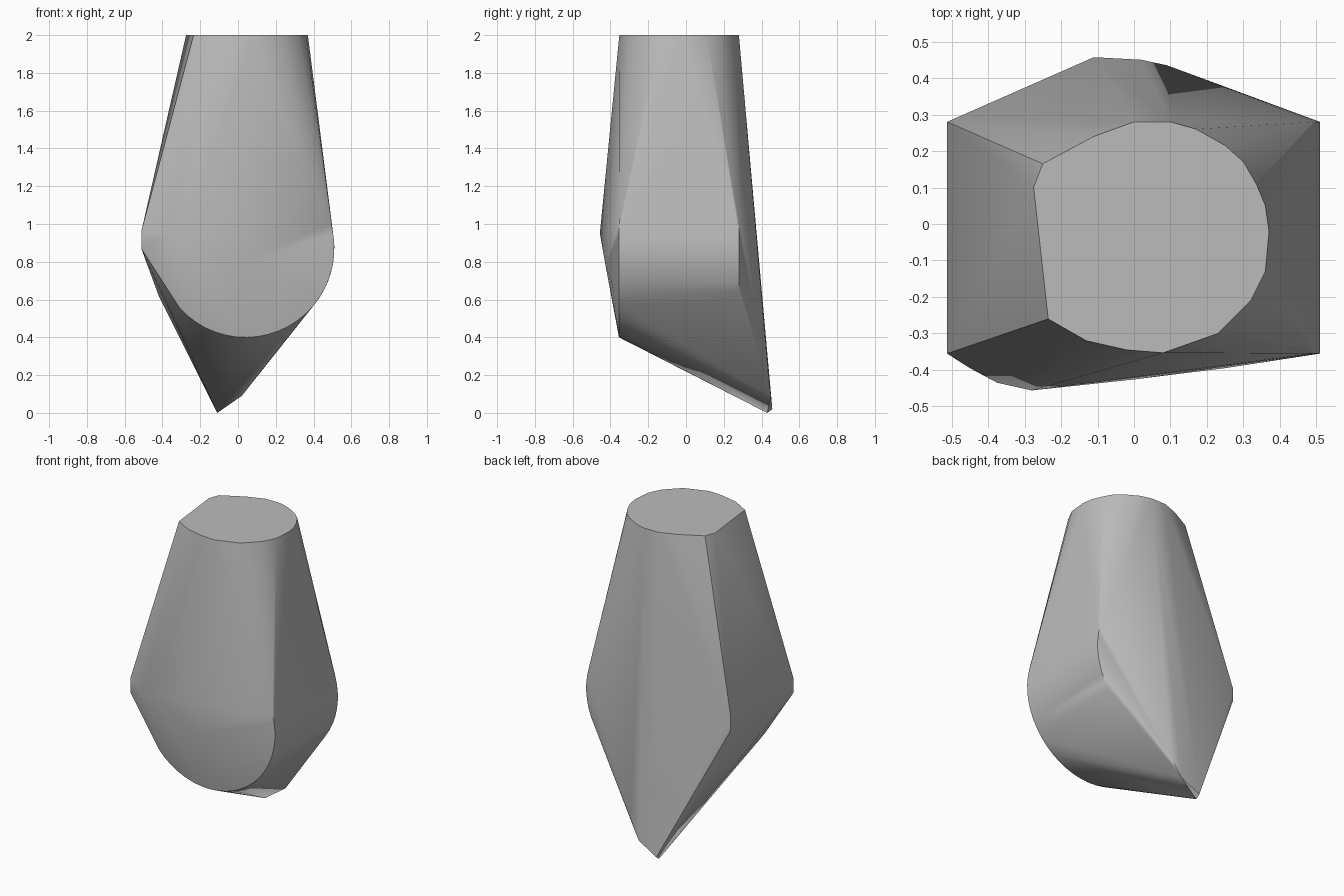
import bpy
import bmesh
from math import sin, cos, radians

# Remove the default cube only
cube = bpy.data.objects.get("Cube")
if cube:
    bpy.data.objects.remove(cube, do_unlink=True)

FRONT, BACK, TOP = -0.355, 0.28, 2.0


def round_side(y, start, end, steps):
    """Points along the rounded lower body, in a plane of constant y."""
    points = []
    for i in range(steps + 1):
        angle = radians(start + (end - start) * i / steps)
        points.append((0.04 + 0.47 * cos(angle), y, 0.87 + 0.47 * sin(angle)))
    return points


def make_material(name, value):
    material = bpy.data.materials.new(name)
    material.use_nodes = True
    color = (value, value, value, 1)
    material.diffuse_color = color
    shader = next(n for n in material.node_tree.nodes if n.type == "BSDF_PRINCIPLED")
    shader.inputs["Base Color"].default_value = color
    return material


# Flat top outline: round on one side, cut straight on the other
top_outline = [
    (-.275, .1), (-.25, .165), (-.11, .24), (0, .28), (.1, .28), (.17, .26),
    (.25, .215), (.3, .17), (.335, .11), (.36, .05), (.37, -.02), (.36, -.13),
    (.32, -.21), (.23, -.3), (.08, -.353), (-.02, -.345), (-.13, -.32), (-.235, -.26),
]
points = [(x, y, TOP) for x, y in top_outline]

# Rounded belly, longer at the front than at the back
points += round_side(FRONT, -138, 16, 22)
points += round_side(BACK, -35, 16, 8)

# Pointed side edge
for y in (FRONT, BACK):
    points += [(-.512, y, .87), (-.512, y, .96)]
points.append((-.42, BACK, .62))

# Shallow ridge bulging from the front
points += [(-.45, -.395, .91), (-.375, -.435, .93), (-.28, -.456, .95),
           (0, -.426, .78), (.25, -.395, .7)]

# Low tip at the back
points += [(-.11, .43, 0), (-.11, .457, .02), (.02, .45, .09), (.09, .435, .21)]

# Wrap one tight skin around all the points
bm = bmesh.new()
for point in points:
    bm.verts.new(point)
hull = bmesh.ops.convex_hull(bm, input=bm.verts)
unused = {v for v in hull["geom_interior"] + hull["geom_unused"]
          if isinstance(v, bmesh.types.BMVert)}
bmesh.ops.delete(bm, geom=list(unused), context="VERTS")
bmesh.ops.dissolve_limit(bm, angle_limit=radians(0.5), verts=bm.verts, edges=bm.edges)
bmesh.ops.recalc_face_normals(bm, faces=bm.faces)

mesh = bpy.data.meshes.new("faceted_stone")
bm.to_mesh(mesh)
bm.free()
mesh.materials.append(make_material("stone_grey", 0.5))
stone = bpy.data.objects.new("faceted_stone", mesh)
bpy.context.collection.objects.link(stone)

# Smooth the rounded areas and keep the cut edges sharp
bpy.ops.object.select_all(action="DESELECT")
stone.select_set(True)
bpy.context.view_layer.objects.active = stone
bpy.ops.object.shade_smooth_by_angle(angle=radians(30))
